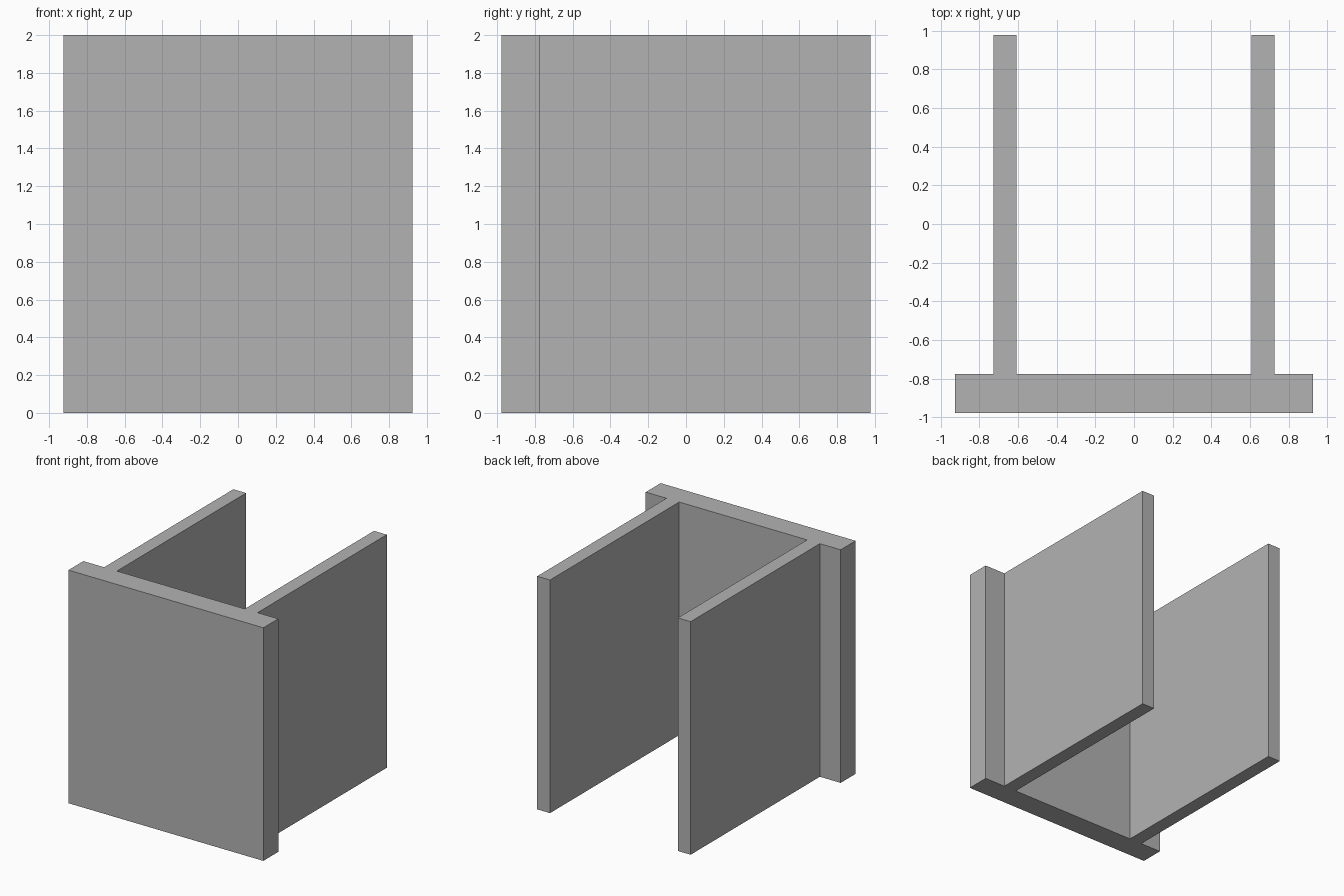
import bpy
import bmesh

if "Cube" in bpy.data.objects:
    bpy.data.objects.remove(bpy.data.objects["Cube"], do_unlink=True)

HEIGHT = 2.0

# Plain grey material
grey = bpy.data.materials.new("plain_grey")
grey.use_nodes = True
colour = (0.45, 0.45, 0.45, 1)
grey.diffuse_color = colour
grey.node_tree.nodes["Principled BSDF"].inputs["Base Color"].default_value = colour

# Right half of the channel outline: front plate, then the wall behind it
half = [(0.925, -0.977), (0.925, -0.775), (0.728, -0.775),
        (0.728, 0.977), (0.607, 0.977), (0.607, -0.775)]
outline = half + [(-x, y) for x, y in reversed(half)]

# Extrude the mirrored outline to full height
bm = bmesh.new()
base = bm.faces.new([bm.verts.new((x, y, 0)) for x, y in outline])
raised = bmesh.ops.extrude_face_region(bm, geom=[base], use_keep_orig=True)["geom"]
top = [v for v in raised if isinstance(v, bmesh.types.BMVert)]
bmesh.ops.translate(bm, verts=top, vec=(0, 0, HEIGHT))
bmesh.ops.recalc_face_normals(bm, faces=bm.faces)

mesh = bpy.data.meshes.new("channel_bracket")
bm.to_mesh(mesh)
bm.free()
mesh.materials.append(grey)
bracket = bpy.data.objects.new("channel_bracket", mesh)
bpy.context.collection.objects.link(bracket)
